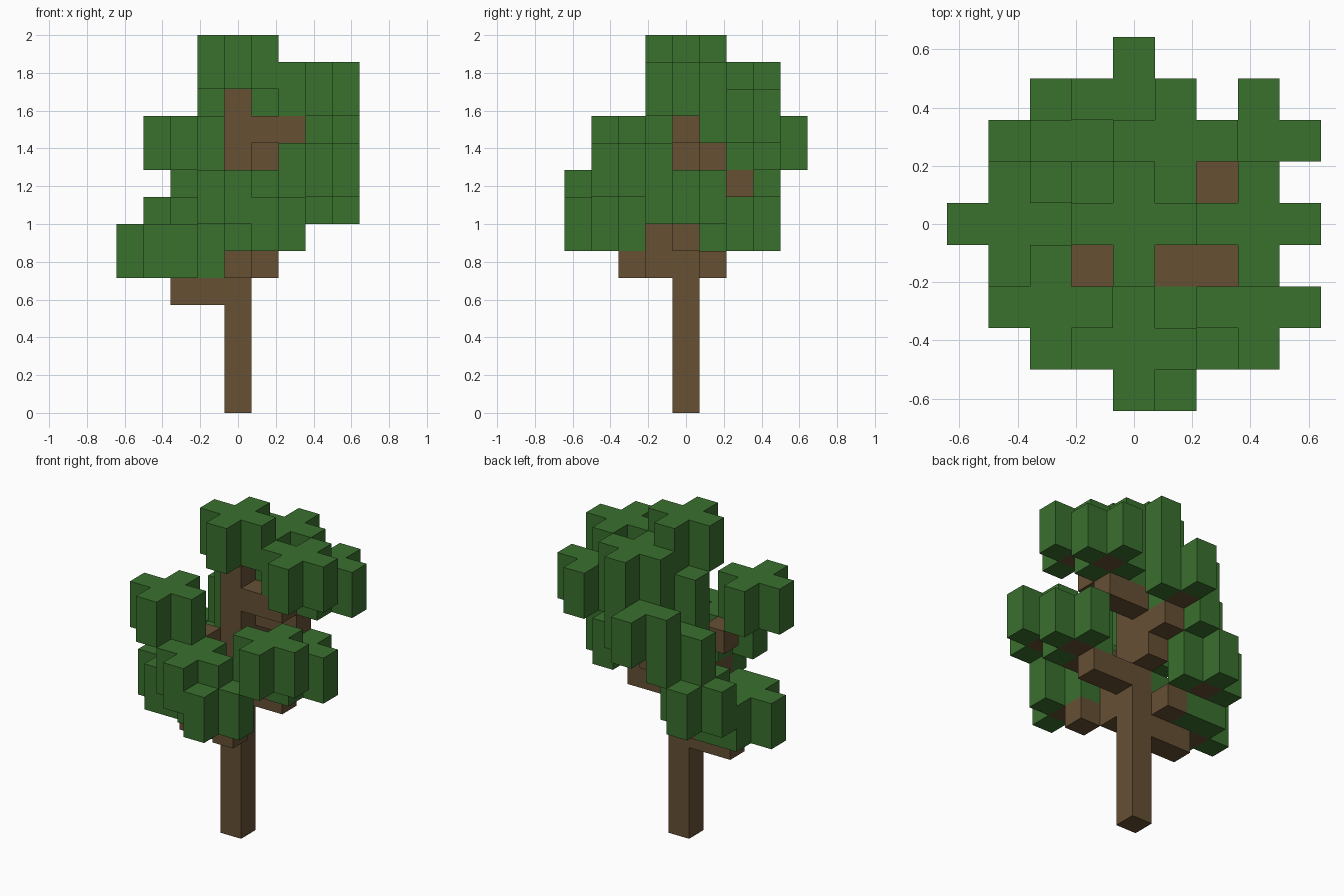
import bpy
import bmesh
from mathutils import Vector

if "Cube" in bpy.data.objects:
    bpy.data.objects.remove(bpy.data.objects["Cube"], do_unlink=True)

UNIT = 2 / 14  # edge of one block
SIDES = [Vector(d) for d in ((1, 0, 0), (-1, 0, 0), (0, 1, 0),
                             (0, -1, 0), (0, 0, 1), (0, 0, -1))]


def flat_material(name, rgb):
    mat = bpy.data.materials.new(name)
    mat.use_nodes = True
    mat.diffuse_color = (*rgb, 1)
    node = next(n for n in mat.node_tree.nodes if n.type == "BSDF_PRINCIPLED")
    node.inputs["Base Color"].default_value = (*rgb, 1)
    node.inputs["Roughness"].default_value = 0.9
    return mat


bark = flat_material("bark brown", (0.133, 0.080, 0.034))
leaf = flat_material("leaf green", (0.042, 0.162, 0.027))

# Block position of each branch tip; every tip carries a cross of leaves
TIPS = [(0, 0, 12), (3, 0, 11), (1, 2, 11), (3, 2, 10), (0, 1, 10),
        (-2, -2, 9), (0, 3, 9), (-1, 2, 8), (3, -2, 8), (0, -3, 7),
        (3, 0, 7), (1, -3, 6), (-2, 2, 6), (-3, 0, 5), (-2, 0, 5)]
CROSS = [(0, 0), (1, 0), (-1, 0), (0, 1), (0, -1)]

blocks = {}

# Leaves: crosses two blocks high
for x, y, z in TIPS:
    for dx, dy in CROSS:
        for dz in (0, 1):
            blocks[x + dx, y + dy, z + dz] = "foliage"

# Branches: stepped lines from the trunk, rising one block at the tip
for x, y, z in TIPS:
    reach = max(abs(x), abs(y))
    for i in range(1, reach):
        blocks[round(x * i / reach), round(y * i / reach), z - 1] = "branches"
    blocks[x, y, z] = "branches"

# Trunk: one straight column
for z in range(13):
    blocks[0, 0, z] = "trunk"


def build_part(name, mat):
    """Mesh the exposed faces of all blocks belonging to one part."""
    bm = bmesh.new()
    for cell, part in blocks.items():
        if part != name:
            continue
        centre = Vector(cell) + Vector((0, 0, 0.5))
        for n in SIDES:
            if tuple(int(c) for c in Vector(cell) + n) in blocks:
                continue
            u = Vector((n.y, n.z, n.x))
            v = n.cross(u)
            corners = [centre + (n + a * u + b * v) / 2
                       for a, b in ((1, 1), (-1, 1), (-1, -1), (1, -1))]
            bm.faces.new([bm.verts.new(c * UNIT) for c in corners])
    bmesh.ops.remove_doubles(bm, verts=bm.verts, dist=UNIT / 100)
    mesh = bpy.data.meshes.new(name)
    bm.to_mesh(mesh)
    bm.free()
    mesh.materials.append(mat)
    bpy.context.scene.collection.objects.link(bpy.data.objects.new(name, mesh))


build_part("trunk", bark)
build_part("branches", bark)
build_part("foliage", leaf)
